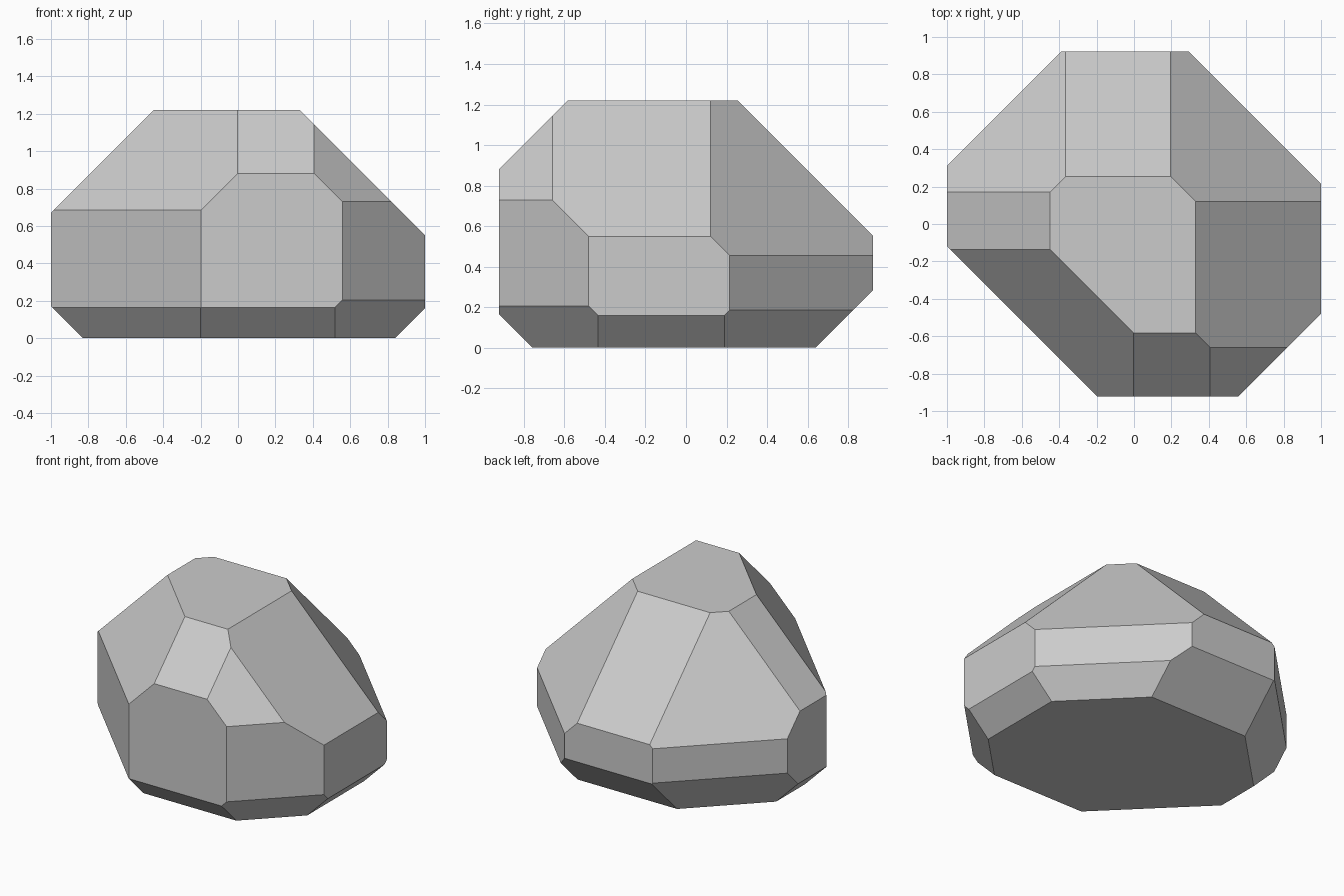
import bpy, bmesh
from mathutils import Vector

if "Cube" in bpy.data.objects:
    bpy.data.objects.remove(bpy.data.objects["Cube"])

# Block that gets faceted: overall extents
LO = Vector((-1.0, -0.922, 0.0))
HI = Vector((1.0, 0.922, 1.22))

# Facet cuts: direction -> limit of dot(direction, point)
CUTS = {
    # upright corner cuts
    (1, 1, 0): 1.215, (-1, 1, 0): 1.31, (-1, -1, 0): 1.12, (1, -1, 0): 1.48,
    # upper edge cuts
    (1, 0, 1): 1.55, (-1, 0, 1): 1.67, (0, 1, 1): 1.475, (0, -1, 1): 1.803,
    # lower edge cuts
    (1, 0, -1): 0.84, (-1, 0, -1): 0.83, (0, 1, -1): 0.64, (0, -1, -1): 0.757,
    # upper corner cuts
    (1, 1, 1): 1.67, (-1, 1, 1): 1.84, (-1, -1, 1): 1.805, (1, -1, 1): 2.21,
    # lower corner cuts
    (1, 1, -1): 1.03, (-1, 1, -1): 1.02, (-1, -1, -1): 0.957, (1, -1, -1): 1.275,
}


def slice_off(bm, normal, limit):
    """Cut away everything beyond the plane and cap the opening."""
    n = Vector(normal)
    point = n * (limit / n.length_squared)
    geom = bm.verts[:] + bm.edges[:] + bm.faces[:]
    cut = bmesh.ops.bisect_plane(bm, geom=geom, dist=1e-6, plane_co=point,
                                 plane_no=n.normalized(), clear_outer=True)
    edges = [e for e in bm.edges if e.is_boundary]
    if edges:
        bmesh.ops.holes_fill(bm, edges=edges, sides=0)


bm = bmesh.new()
bmesh.ops.create_cube(bm, size=1.0)
for v in bm.verts:
    v.co = Vector([(LO[i] + HI[i]) / 2 + v.co[i] * (HI[i] - LO[i]) for i in range(3)])
for normal, limit in CUTS.items():
    slice_off(bm, normal, limit)
bmesh.ops.recalc_face_normals(bm, faces=bm.faces)

# Faceted boulder
mesh = bpy.data.meshes.new("boulder")
bm.to_mesh(mesh)
bm.free()
boulder = bpy.data.objects.new("boulder", mesh)
bpy.context.collection.objects.link(boulder)
